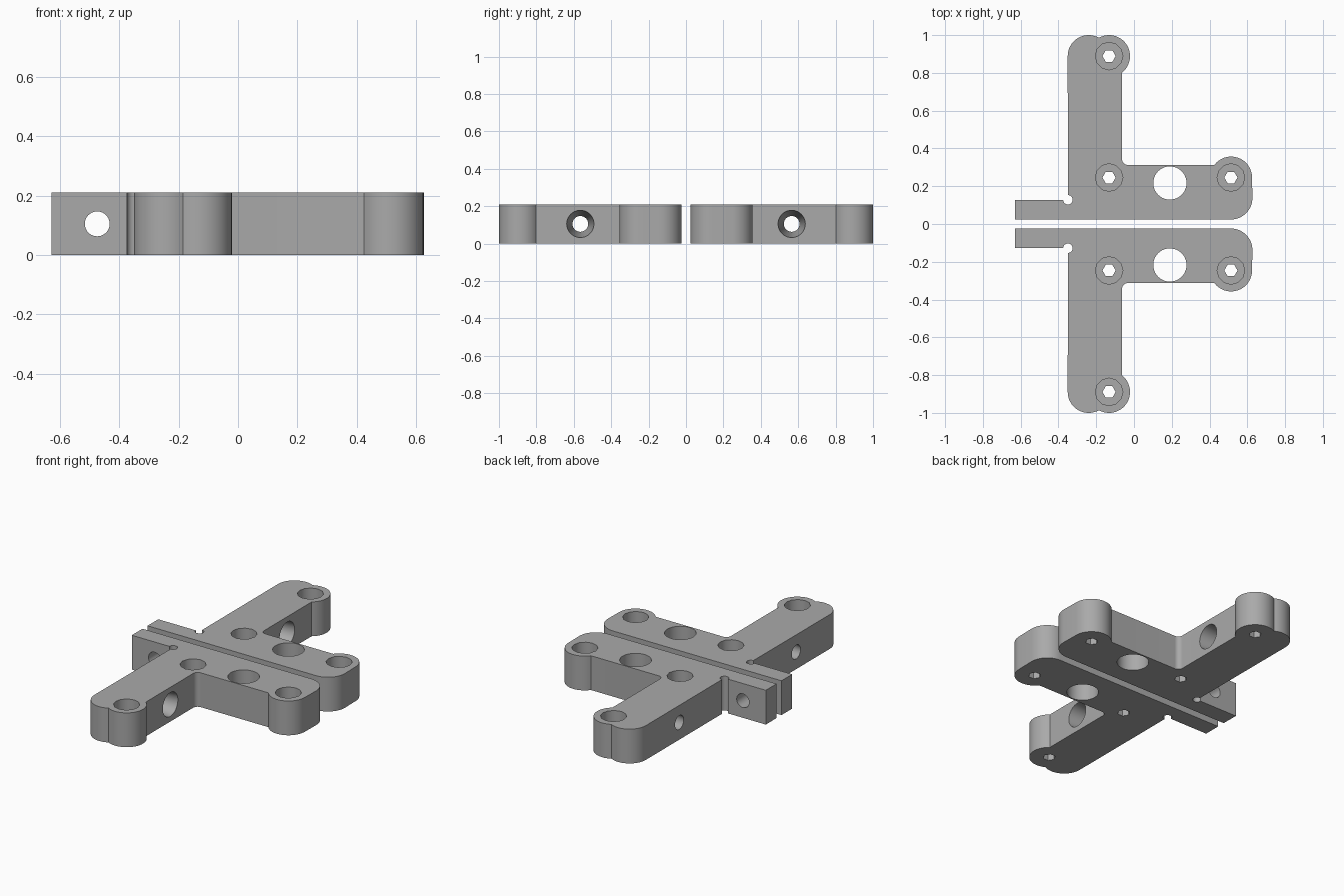
import bpy, bmesh, math
from mathutils import Matrix

if "Cube" in bpy.data.objects:
    bpy.data.objects.remove(bpy.data.objects["Cube"], do_unlink=True)

HEIGHT = 0.21
MID = HEIGHT / 2

grey = bpy.data.materials.new("matte_grey")
grey.use_nodes = True
grey.diffuse_color = (0.4, 0.4, 0.4, 1)
grey.node_tree.nodes["Principled BSDF"].inputs["Base Color"].default_value = (0.4, 0.4, 0.4, 1)


def arc(cx, cy, r, start, end):
    """Points along an arc, angles in degrees."""
    n = max(5, int(abs(end - start) / 7))
    angles = [math.radians(start + (end - start) * i / n) for i in range(n + 1)]
    return [(cx + r * math.cos(a), cy + r * math.sin(a)) for a in angles]


def mesh_object(name, bm):
    bmesh.ops.recalc_face_normals(bm, faces=bm.faces)
    mesh = bpy.data.meshes.new(name)
    bm.to_mesh(mesh)
    bm.free()
    mesh.materials.append(grey)
    obj = bpy.data.objects.new(name, mesh)
    bpy.context.collection.objects.link(obj)
    return obj


def select(obj):
    bpy.ops.object.select_all(action='DESELECT')
    obj.select_set(True)
    bpy.context.view_layer.objects.active = obj


def drill(obj, centre, axis, r1, r2, depth, sides=40):
    """Cut a round, tapered or hexagonal hole along an axis."""
    turn = {'X': Matrix.Rotation(math.pi / 2, 4, 'Y'),
            'Y': Matrix.Rotation(math.pi / 2, 4, 'X'),
            'Z': Matrix.Rotation(math.pi / 2, 4, 'Z')}[axis]
    bm = bmesh.new()
    bmesh.ops.create_cone(bm, cap_ends=True, segments=sides, radius1=r1, radius2=r2,
                          depth=depth, matrix=Matrix.Translation(centre) @ turn)
    cutter = mesh_object("hole_cutter", bm)
    cutter.hide_render = True
    select(obj)
    mod = obj.modifiers.new("hole", 'BOOLEAN')
    mod.operation = 'DIFFERENCE'
    mod.solver = 'EXACT'
    mod.object = cutter
    bpy.ops.object.modifier_apply(modifier=mod.name)
    bpy.data.objects.remove(cutter, do_unlink=True)


# Outline of one bracket: tab, foot, rounded bosses, arm and relief notch
outline = [(-0.63, 0.024)]
outline += arc(0.513, 0.138, 0.114, -90, 0)        # foot corner
outline += arc(0.514, 0.246, 0.111, 0, 143)        # foot boss
outline += arc(-0.033, 0.343, 0.03, 270, 180)      # inner fillet
outline += arc(-0.132, 0.889, 0.111, -51.6, 119)   # arm boss
outline += arc(-0.24, 0.889, 0.111, 61, 180)[1:]   # arm end
outline += arc(-0.35, 0.128, 0.025, 90, -180)      # relief notch
outline += [(-0.63, 0.128)]

SCREWS = [(-0.132, 0.246), (0.513, 0.246), (-0.132, 0.889)]


def bracket(name, side):
    bm = bmesh.new()
    base = bm.faces.new([bm.verts.new((x, side * y, 0)) for x, y in outline])
    top = bmesh.ops.extrude_face_region(bm, geom=[base], use_keep_orig=True)["geom"]
    bmesh.ops.translate(bm, vec=(0, 0, HEIGHT),
                        verts=[v for v in top if isinstance(v, bmesh.types.BMVert)])
    obj = mesh_object(name, bm)
    # Counterbored screw holes
    for x, y in SCREWS:
        drill(obj, (x, side * y, HEIGHT), 'Z', 0.073, 0.073, 0.22, 12)
        drill(obj, (x, side * y, MID), 'Z', 0.035, 0.035, 0.4, 6)
    # Large upright hole in the foot
    drill(obj, (0.19, side * 0.217, MID), 'Z', 0.088, 0.088, 0.4)
    # Tapered hole across the arm
    drill(obj, (-0.207, side * 0.565, MID), 'X', 0.04, 0.075, 0.328)
    # Hole through the tab
    drill(obj, (-0.475, side * 0.076, MID), 'Y', 0.042, 0.042, 0.2)
    select(obj)
    bpy.ops.object.shade_smooth_by_angle(angle=math.radians(32))


bracket("back_bracket", 1)
bracket("front_bracket", -1)
